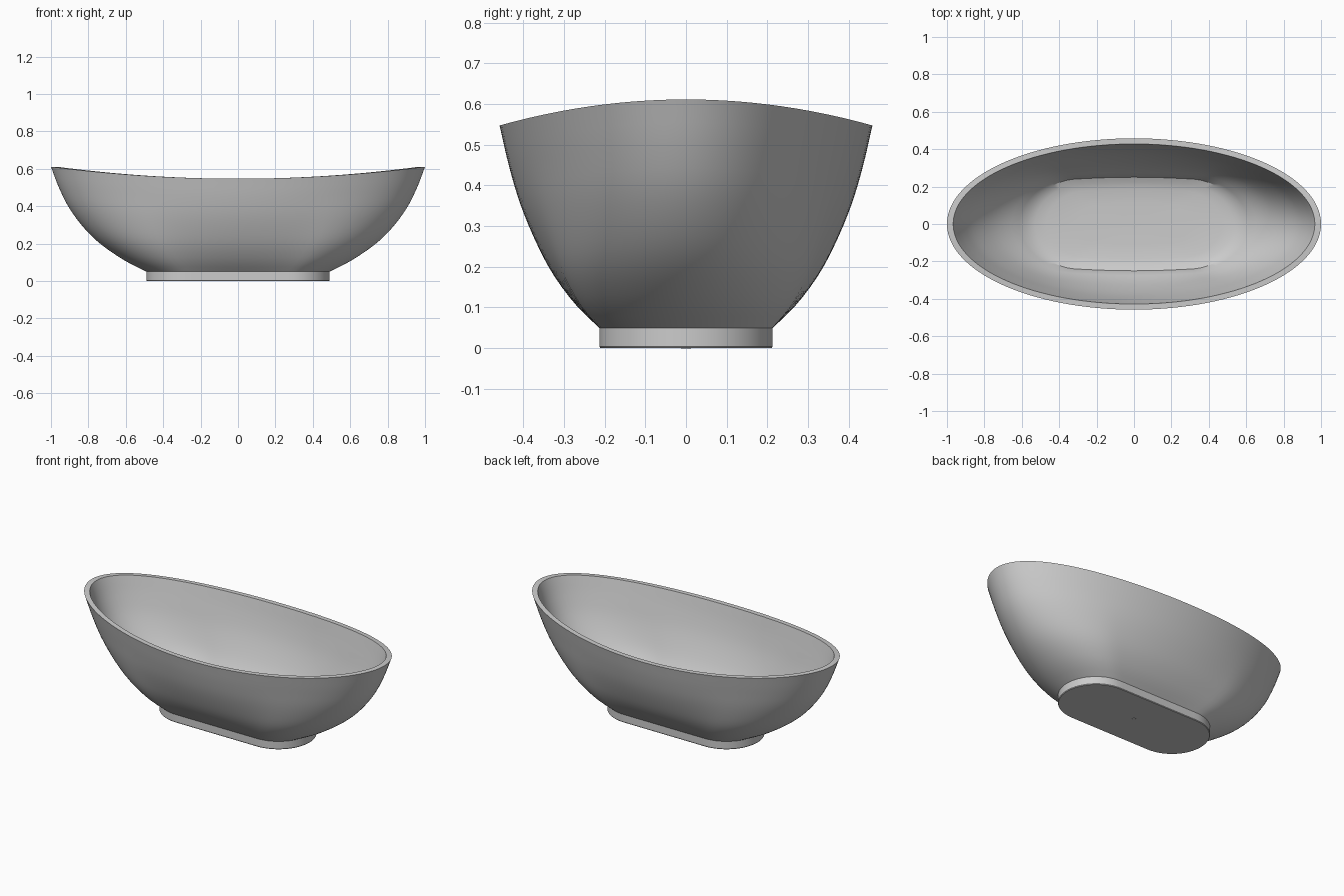
import bpy, bmesh, math

if "Cube" in bpy.data.objects:
    bpy.data.objects.remove(bpy.data.objects["Cube"])

N = 128
# side profile: height fraction, half length, half width
PROFILE = [(0, .49, .213), (.1, .60, .265), (.25, .725, .322), (.4, .815, .363),
           (.6, .90, .405), (.8, .957, .435), (1, 1.0, .458)]


def stadium_or_ellipse(t, a, b, e):
    """Point on an oval blending from stadium (e=0) to ellipse (e=1)."""
    x, y = a * math.cos(t), b * math.sin(t)
    c = a - b
    ax, ay = abs(x), abs(y)
    if ay > 1e-6 and ax * b / ay <= c:
        k = b / ay
    else:
        q, l2 = ax * c, ax * ax + ay * ay
        k = (q + math.sqrt(max(0, q * q - l2 * (c * c - b * b)))) / l2
    k = k * (1 - e) + e
    return x * k, y * k


def sample(f):
    """Smooth (Hermite) interpolation of the profile."""
    P = PROFILE
    i = max(j for j in range(len(P) - 1) if P[j][0] <= f + 1e-9)

    def slope(j, c):
        lo, hi = max(j - 1, 0), min(j + 1, len(P) - 1)
        return (P[hi][c] - P[lo][c]) / (P[hi][0] - P[lo][0])
    h = P[i + 1][0] - P[i][0]
    u = (f - P[i][0]) / h
    return [(2*u**3 - 3*u*u + 1) * P[i][c] + (u**3 - 2*u*u + u) * h * slope(i, c)
            + (3*u*u - 2*u**3) * P[i + 1][c] + (u**3 - u*u) * h * slope(i + 1, c) for c in (1, 2)]


bm = bmesh.new()


def flat_ring(a, b, z, e=0):
    return [bm.verts.new((*stadium_or_ellipse(2 * math.pi * i / N, a, b, e), z)) for i in range(N)]


def wall_ring(f, inset=0):
    a, b = sample(f)
    e = min(1, f * 1.15)
    e = e * (2 - e)
    ring = []
    for i in range(N):
        t = 2 * math.pi * i / N
        x, y = stadium_or_ellipse(t, a - inset * 1.1, b - inset, e)
        top = .547 + .064 * math.cos(t) ** 2      # rim rises toward both ends
        ring.append(bm.verts.new((x, y, .05 + f * (top - .05))))
    return ring


# plinth, outer wall, rim, inner wall and floor as one closed loft
rings = [flat_ring(.487, .210, 0), flat_ring(.49, .213, .004), flat_ring(.49, .213, .044)]
rings += [wall_ring(i / 20) for i in range(21)]
rings += [wall_ring(i / 20, .03) for i in range(20, 2, -1)]
rings += [flat_ring(a, b, z, .3) for a, b, z in
          [(.575, .25, .107), (.53, .22, .093), (.47, .185, .085), (.3, .11, .081), (.03, .02, .08)]]
for r, s in zip(rings, rings[1:]):
    for i in range(N):
        j = (i + 1) % N
        bm.faces.new((r[i], r[j], s[j], s[i]))
bm.faces.new(rings[0][::-1])
bm.faces.new(rings[-1])
bmesh.ops.recalc_face_normals(bm, faces=bm.faces)
mesh = bpy.data.meshes.new("tub_shell")
bm.to_mesh(mesh)
bm.free()
tub = bpy.data.objects.new("tub_shell", mesh)
bpy.context.collection.objects.link(tub)


def smooth(obj):
    bpy.ops.object.select_all(action='DESELECT')
    obj.select_set(True)
    bpy.context.view_layer.objects.active = obj
    bpy.ops.object.shade_smooth_by_angle(angle=math.radians(30))


smooth(tub)

# drain cover on the floor and small outlet underneath
for name, r, z0, z1 in [("drain_cover", .026, .07, .084), ("drain_outlet", .012, -.001, .02)]:
    bpy.ops.mesh.primitive_cylinder_add(vertices=32, radius=r, depth=z1 - z0, location=(0, 0, (z0 + z1) / 2))
    drain = bpy.context.object
    drain.name = name
    smooth(drain)
